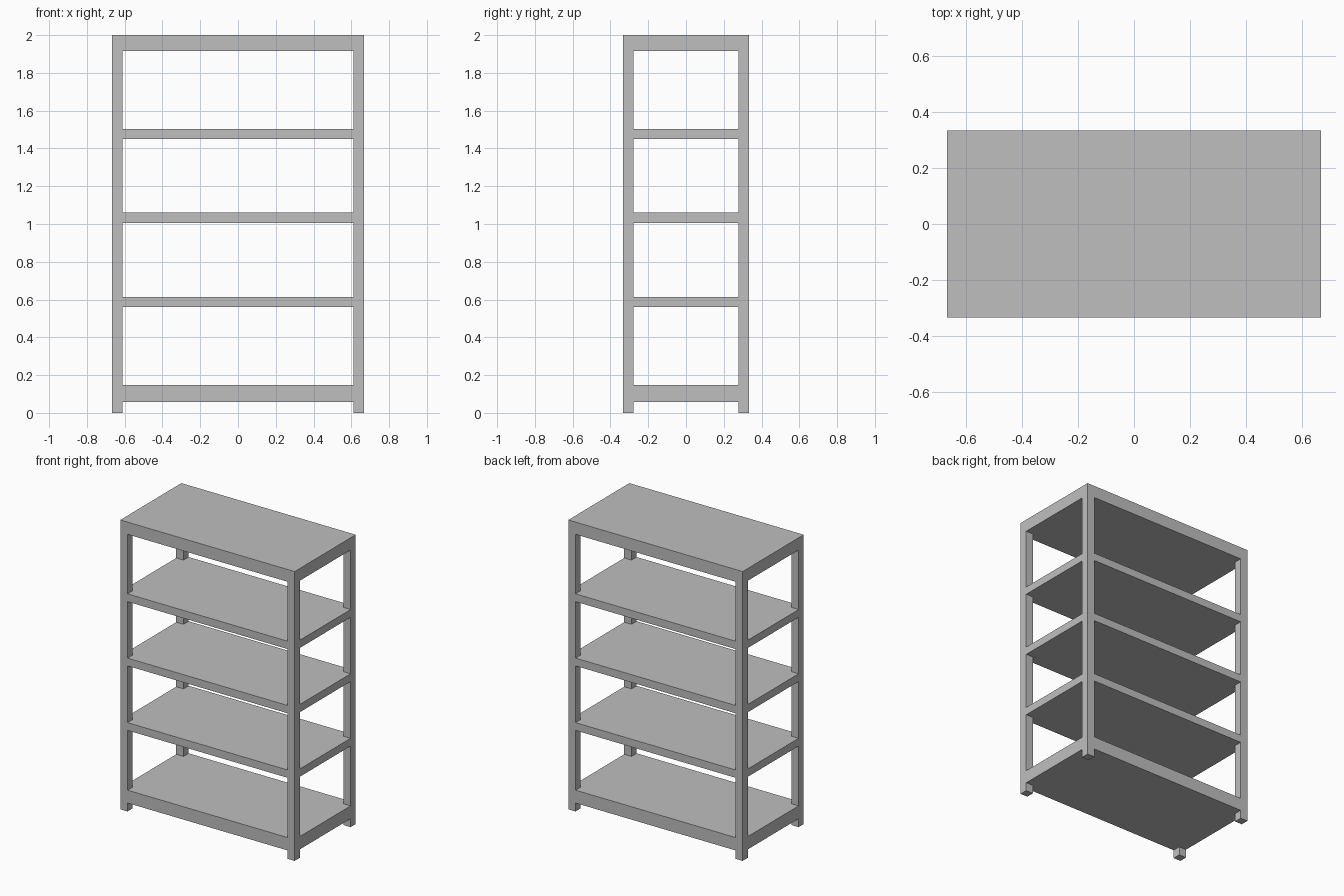
import bpy
import bmesh

cube = bpy.data.objects.get("Cube")
if cube:
    bpy.data.objects.remove(cube, do_unlink=True)

HALF_X, HALF_Y, POST = 0.6667, 0.3333, 0.0556
TOP_BOTTOM = 1.915

grey = bpy.data.materials.new("light grey")
grey.use_nodes = True
colour = (0.52, 0.52, 0.52, 1)
grey.diffuse_color = colour
grey.node_tree.nodes["Principled BSDF"].inputs["Base Color"].default_value = colour


def slab(name, outline, z0, z1):
    """Extrude a flat outline from z0 up to z1."""
    bm = bmesh.new()
    base = bm.faces.new([bm.verts.new((x, y, z0)) for x, y in outline])
    moved = bmesh.ops.extrude_face_region(bm, geom=[base], use_keep_orig=True)["geom"]
    verts = [g for g in moved if isinstance(g, bmesh.types.BMVert)]
    bmesh.ops.translate(bm, verts=verts, vec=(0, 0, z1 - z0))
    bmesh.ops.recalc_face_normals(bm, faces=bm.faces)
    mesh = bpy.data.meshes.new(name)
    bm.to_mesh(mesh)
    bm.free()
    mesh.materials.append(grey)
    obj = bpy.data.objects.new(name, mesh)
    bpy.context.collection.objects.link(obj)
    return obj


def rectangle(x0, x1, y0, y1):
    return [(x0, y0), (x1, y0), (x1, y1), (x0, y1)]


# Outline of a shelf with its corners notched around the posts
inner_x, inner_y = HALF_X - POST, HALF_Y - POST
notched = []
for sx, sy in ((1, 1), (-1, 1), (-1, -1), (1, -1)):
    corner = [(HALF_X, inner_y), (inner_x, inner_y), (inner_x, HALF_Y)]
    if sx * sy < 0:
        corner.reverse()
    notched += [(sx * x, sy * y) for x, y in corner]

# Corner posts
for side, sx in (("left", 1), ("right", -1)):
    for end, sy in (("front", -1), ("back", 1)):
        xs = sorted((sx * inner_x, sx * HALF_X))
        ys = sorted((sy * inner_y, sy * HALF_Y))
        slab(f"{end}_{side}_post", rectangle(*xs, *ys), 0, TOP_BOTTOM)

# Shelves, flush with the posts
shelves = {
    "bottom_shelf": (0.058, 0.147),
    "lower_shelf": (0.56, 0.614),
    "middle_shelf": (1.006, 1.06),
    "upper_shelf": (1.45, 1.504),
}
for name, (z0, z1) in shelves.items():
    slab(name, notched, z0, z1)

# Top board covering the posts
slab("top_board", rectangle(-HALF_X, HALF_X, -HALF_Y, HALF_Y), TOP_BOTTOM, 2.0)
